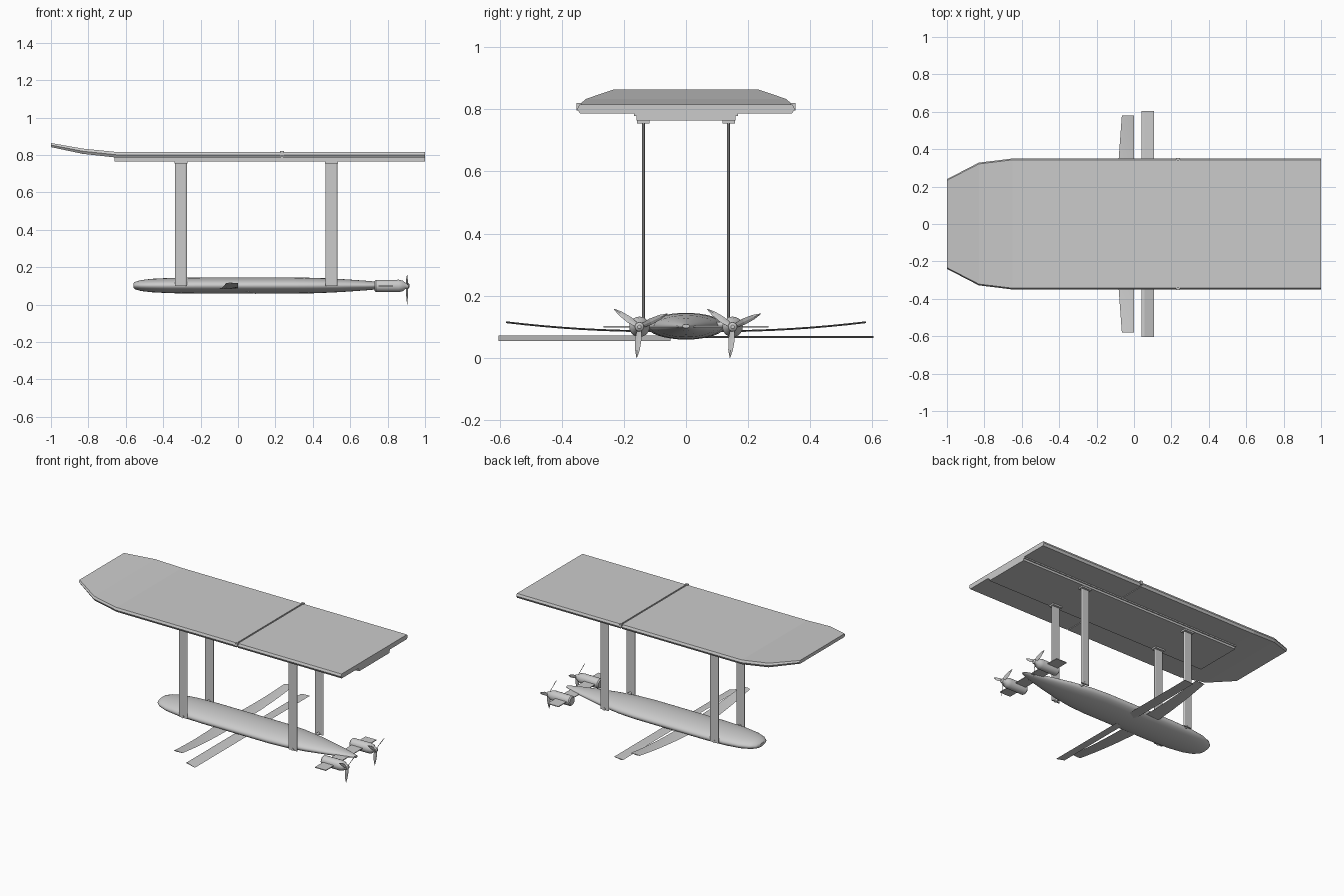
import bpy, bmesh, math
from mathutils import Matrix, Vector

cube = bpy.data.objects.get("Cube")
if cube:
    bpy.data.objects.remove(cube, do_unlink=True)

grey = bpy.data.materials.new("light_grey")
grey.use_nodes = True
grey.diffuse_color = (0.6, 0.6, 0.6, 1)
grey.node_tree.nodes["Principled BSDF"].inputs["Base Color"].default_value = (0.6, 0.6, 0.6, 1)


def finish(name, bm, smooth=False):
    bmesh.ops.recalc_face_normals(bm, faces=bm.faces)
    mesh = bpy.data.meshes.new(name)
    bm.to_mesh(mesh)
    bm.free()
    mesh.materials.append(grey)
    obj = bpy.data.objects.new(name, mesh)
    bpy.context.collection.objects.link(obj)
    if smooth:
        bpy.ops.object.select_all(action='DESELECT')
        obj.select_set(True)
        bpy.context.view_layer.objects.active = obj
        bpy.ops.object.shade_smooth_by_angle(angle=math.radians(35))
    return obj


def loft(name, rings, smooth=False):
    """Skin a list of equal closed rings and cap both ends."""
    bm = bmesh.new()
    loops = [[bm.verts.new(p) for p in ring] for ring in rings]
    n = len(loops[0])
    for a, b in zip(loops, loops[1:]):
        for i in range(n):
            j = (i + 1) % n
            bm.faces.new((a[i], a[j], b[j], b[i]))
    bm.faces.new(loops[0])
    bm.faces.new(loops[-1])
    return finish(name, bm, smooth)


def box(name, low, high):
    corners = [(low[1], low[2]), (high[1], low[2]), (high[1], high[2]), (low[1], high[2])]
    return loft(name, [[(x, y, z) for y, z in corners] for x in (low[0], high[0])])


def ellipse_ring(x, y, z, ry, rz, n):
    return [(x, y + ry * math.cos(math.tau * i / n), z + rz * math.sin(math.tau * i / n))
            for i in range(n)]


# Deck: two panels with bevelled sides and an upswept bow
def deck_ring(x, half, bottom, top):
    mid = (bottom + top) / 2
    side = [(half - 0.007, top), (half, mid), (half - 0.009, bottom)]
    return [(x, y, z) for y, z in side] + [(x, -y, z) for y, z in reversed(side)]


loft("deck_bow_panel", [deck_ring(-1, 0.24, 0.842, 0.864), deck_ring(-0.83, 0.328, 0.806, 0.834),
                        deck_ring(-0.65, 0.35, 0.786, 0.816), deck_ring(0.23, 0.35, 0.786, 0.816)])
loft("deck_stern_panel", [deck_ring(x, 0.35, 0.786, 0.816) for x in (0.24, 1)])
box("deck_seam", (0.225, -0.338, 0.79), (0.245, 0.338, 0.81))

# Keel plate under the deck
box("keel_flange", (-0.66, -0.167, 0.778), (1, 0.167, 0.788))
box("keel_plate", (-0.66, -0.16, 0.764), (1, 0.16, 0.779))

# Submerged hull: x, half width, half height
hull = [(-0.56, 0.03, 0.01), (-0.55, 0.056, 0.02), (-0.52, 0.082, 0.029), (-0.46, 0.105, 0.036),
        (-0.36, 0.12, 0.041), (-0.2, 0.126, 0.043), (0.3, 0.126, 0.043), (0.42, 0.118, 0.041),
        (0.55, 0.097, 0.035), (0.68, 0.067, 0.026), (0.8, 0.036, 0.015), (0.87, 0.012, 0.006)]
loft("hull", [ellipse_ring(x, 0, 0.102, w, h, 32) for x, w, h in hull], True)

for side, label in ((1, "left"), (-1, "right")):
    y = 0.137 * side
    # Struts with mounting feet and pivot pins
    for x, place in ((-0.305, "bow"), (0.5, "stern")):
        loft(f"{place}_{label}_strut",
             [[(x + 0.031 * c, y + 0.005 * s, z) for c, s in
               ((-1, 0.3), (-0.8, 1), (0.8, 1), (1, 0.3), (1, -0.3), (0.8, -1), (-0.8, -1), (-1, -0.3))]
              for z in (0.1, 0.765)])
        box(f"{place}_{label}_foot", (x - 0.035, y - 0.02, 0.754), (x + 0.035, y + 0.02, 0.766))
        bm = bmesh.new()
        bmesh.ops.create_cone(bm, cap_ends=True, segments=12, radius1=0.009, radius2=0.009, depth=0.05,
                              matrix=Matrix.Translation((x, y - 0.017 * side, 0.107))
                              @ Matrix.Rotation(math.pi / 2, 4, 'X'))
        finish(f"{place}_{label}_pin", bm, True)

    # Latch on the deck seam
    box(f"{label}_latch", (0.225, side * 0.345 - 0.008, 0.797), (0.245, side * 0.345 + 0.008, 0.82))

    # Forward wing: tapered and curving up towards the tip
    rings = []
    for i in range(9):
        t = i / 8
        span = side * (0.1 + 0.48 * t)
        z = 0.085 + 0.029 * t * t
        lead = -0.1 + 0.035 * t
        rings.append([(lead, span, z), (lead + 0.02, span, z + 0.004),
                      (0, span, z + 0.001), (lead + 0.02, span, z - 0.002)])
    loft(f"forward_{label}_wing", rings, True)

    # Aft wing: straight, pitched opposite ways on each side
    z0, z1 = (0.067, 0.071) if side > 0 else (0.069, 0.055)
    loft(f"aft_{label}_wing",
         [[(0.04, span * side, z0), (0.055, span * side, z0 + 0.003),
           (0.106, span * side, z1), (0.055, span * side, z0 - 0.003)] for span in (0.05, 0.603)])

    # Thruster pod
    y = 0.15 * side
    pod = [(0.73, 0.026), (0.737, 0.032), (0.86, 0.033), (0.882, 0.028),
           (0.895, 0.017), (0.912, 0.014), (0.918, 0.006)]
    loft(f"{label}_thruster", [ellipse_ring(x, y, 0.1, r, r, 20) for x, r in pod], True)

    # Three twisted propeller blades
    bm = bmesh.new()
    for angle in (-95, 25, 145):
        spin = Matrix.Translation((0.904, y, 0.1)) @ Matrix.Rotation(math.radians(angle), 4, 'X')
        sections = []
        for r, chord, twist in ((0.01, 0.009, 50), (0.04, 0.012, 60), (0.075, 0.008, 70), (0.1, 0.001, 75)):
            a = math.radians(twist)
            along = Vector((math.cos(a), 0, math.sin(a)))
            across = Vector((-math.sin(a), 0, math.cos(a)))
            sections.append([bm.verts.new(spin @ (Vector((0, r, 0)) + offset)) for offset in
                             (along * chord, across * 0.0015, -along * chord, -across * 0.0015)])
        for a, b in zip(sections, sections[1:]):
            for i in range(4):
                j = (i + 1) % 4
                bm.faces.new((a[i], a[j], b[j], b[i]))
        bm.faces.new(sections[0])
        bm.faces.new(sections[-1])
    finish(f"{label}_propeller", bm)

# Tail plane carrying both thrusters
box("tail_plane", (0.75, -0.265, 0.098), (0.83, 0.265, 0.103))
